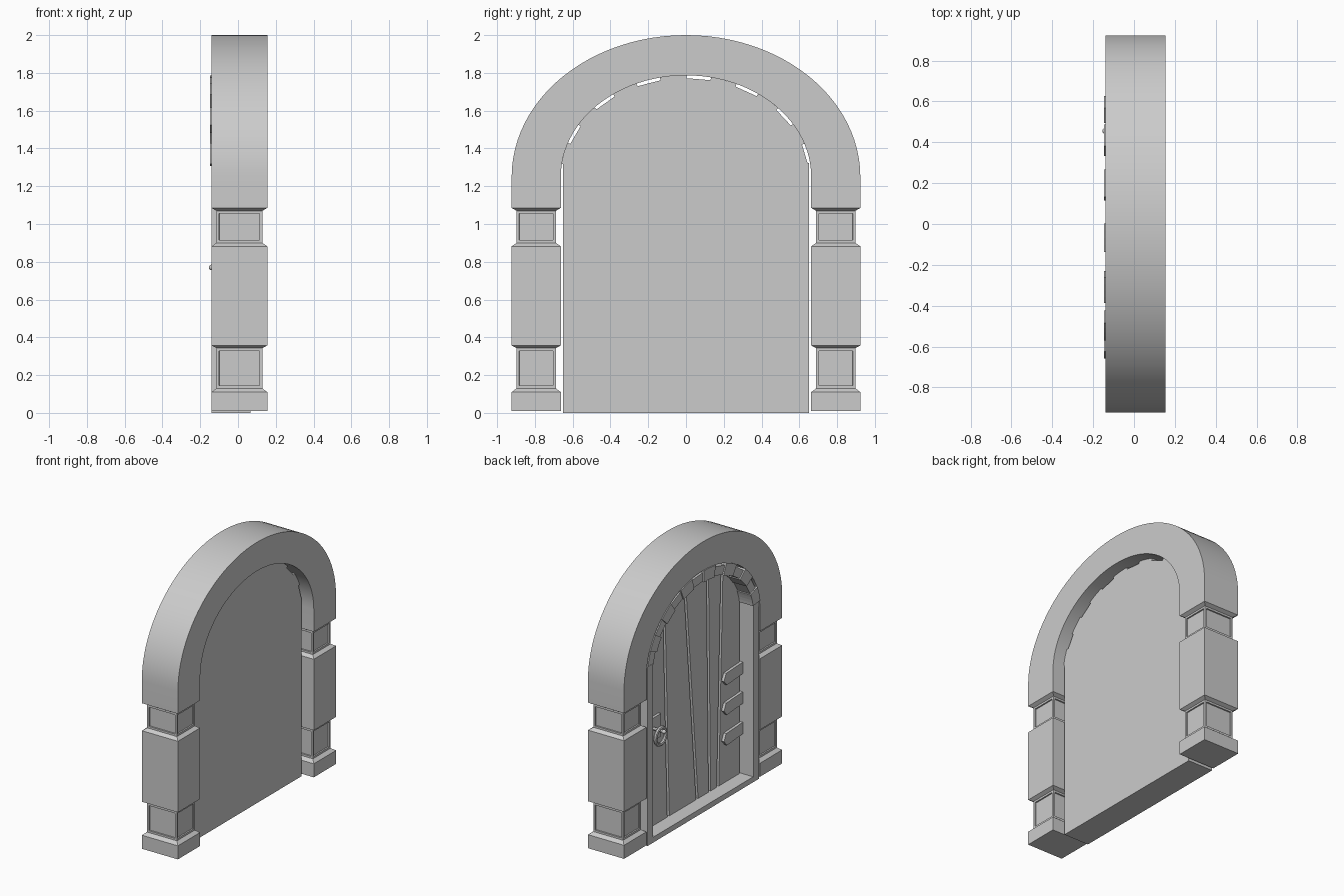
import bpy, bmesh, math

if "Cube" in bpy.data.objects:
    bpy.data.objects.remove(bpy.data.objects["Cube"])

SPRING = 1.25  # height where the arch curve begins
FRONT, BACK = -0.14, 0.065  # faces of the door frame
LEAF = -0.035  # visible face of the planks


def finish(name, bm, smooth=False):
    bmesh.ops.recalc_face_normals(bm, faces=bm.faces)
    me = bpy.data.meshes.new(name)
    bm.to_mesh(me)
    bm.free()
    ob = bpy.data.objects.new(name, me)
    bpy.context.collection.objects.link(ob)
    if smooth:
        bpy.ops.object.select_all(action='DESELECT')
        ob.select_set(True)
        bpy.context.view_layer.objects.active = ob
        bpy.ops.object.shade_smooth_by_angle(angle=math.radians(30))
    return ob


def arc(a, b, t0=0.0, t1=math.pi, n=48):
    """Points (y, z) on the half ellipse above the spring line."""
    ts = [t0 + (t1 - t0) * i / n for i in range(n + 1)]
    return [(a * math.cos(t), SPRING + b * math.sin(t)) for t in ts]


def prism(name, pts, x0, x1):
    """Extrude a (y, z) outline along x."""
    bm = bmesh.new()
    f = bm.faces.new([bm.verts.new((x0, y, z)) for y, z in pts])
    r = bmesh.ops.extrude_face_region(bm, geom=[f])
    for v in r['geom']:
        if isinstance(v, bmesh.types.BMVert):
            v.co.x = x1
    bm.normal_update()
    # the extrusion drops the first cap, so close the open side
    edges = [e for e in bm.edges if e.is_boundary]
    if edges:
        bmesh.ops.holes_fill(bm, edges=edges)
    return finish(name, bm)


def band(name, outer, inner, x0, x1, smooth=False):
    """Solid strip between two matching (y, z) curves."""
    bm = bmesh.new()
    rings = [[bm.verts.new((x, y, z)) for x, (y, z) in
              ((x0, o), (x1, o), (x1, i), (x0, i))] for o, i in zip(outer, inner)]
    for p, q in zip(rings, rings[1:]):
        for k in range(4):
            bm.faces.new((p[k], p[(k + 1) % 4], q[(k + 1) % 4], q[k]))
    bm.faces.new(rings[0])
    bm.faces.new(rings[-1])
    return finish(name, bm, smooth)


def box(name, x0, x1, y0, y1, z0, z1):
    return prism(name, [(y0, z0), (y1, z0), (y1, z1), (y0, z1)], x0, x1)


# Stone arch with short straight legs
band("arch", [(0.923, 1.085)] + arc(0.923, 0.75) + [(-0.923, 1.085)],
     [(0.663, 1.085)] + arc(0.663, 0.537) + [(-0.663, 1.085)], FRONT, 0.155, True)

# Pillars: stacked rectangular sections with panelled necks
SECTIONS = [(0.01, 0), (0.11, 0), (0.13, 0.026), (0.343, 0.026), (0.357, 0),
            (0.882, 0), (0.90, 0.026), (1.07, 0.026), (1.085, 0)]
for side, label in ((1, "left"), (-1, "right")):
    bm = bmesh.new()
    rings, panels = [], []
    for z, d in SECTIONS:
        corners = ((FRONT + d, 0.663 + d), (0.155 - d, 0.663 + d),
                   (0.155 - d, 0.923 - d), (FRONT + d, 0.923 - d))
        rings.append([bm.verts.new((x, side * y, z)) for x, y in corners])
    for n, (p, q) in enumerate(zip(rings, rings[1:])):
        for k in range(4):
            f = bm.faces.new((p[k], p[(k + 1) % 4], q[(k + 1) % 4], q[k]))
            if n in (2, 6):
                panels.append(f)
    bm.faces.new(rings[0])
    bm.faces.new(rings[-1])
    bmesh.ops.recalc_face_normals(bm, faces=bm.faces)
    bmesh.ops.inset_individual(bm, faces=panels, thickness=0.02)
    bmesh.ops.inset_individual(bm, faces=panels, thickness=0.001, depth=-0.01)
    finish("pillar_" + label, bm)

    # Door jamb, as deep as the whole door
    ya, yb = sorted((side * 0.585, side * 0.65))
    box("jamb_" + label, FRONT, BACK, ya, yb, 0, 1.322)

# Back slab and threshold
prism("door_slab", [(0.585, 0.04)] + arc(0.59, 0.47) + [(-0.585, 0.04)], -0.012, BACK)
box("threshold", FRONT, BACK, -0.585, 0.585, 0, 0.04)

# Small arch stones through the full depth, alternately set back and proud
COUNT, T0 = 14, 0.13
step = (math.pi - 2 * T0) / COUNT
for i in range(COUNT):
    proud = i % 2
    grow = 0.004 if proud else -0.002
    t0 = T0 + i * step - grow
    t1 = T0 + (i + 1) * step + grow
    a, b, n = (0.663, 0.537, 4) if proud else (0.65, 0.522, 1)
    w = 0.085 if proud else 0.065
    band("arch_stone", arc(a, b, t0, t1, n), arc(a - w, b - w, t0, t1, n),
         -0.147 if proud else -0.138, BACK)

# Door planks: edges at the bottom and at the top, slightly crooked
EDGES = [(0.585, 0.585), (0.256, 0.31), (-0.08, 0.07), (-0.225, -0.20),
         (-0.32, -0.37), (-0.585, -0.585)]
GAP = 0.012
for (b0, h0), (b1, h1) in zip(EDGES, EDGES[1:]):
    top = []
    for k in range(9):
        y = h0 - GAP + (h1 - h0 + 2 * GAP) * k / 8
        top.append((y, SPRING + 0.49 * math.sqrt(max(0, 1 - (y / 0.62) ** 2))))
    prism("plank", [(b1 + GAP, 0.03), (b0 - GAP, 0.03)] + top, LEAF, -0.01)

# Pointed hinge straps
for z in (0.375, 0.60, 0.79 + 0.03):
    prism("hinge_strap", [(-0.585, z - 0.04), (-0.40, z - 0.055), (-0.365, z - 0.015),
                          (-0.39, z + 0.035), (-0.585, z + 0.045)], LEAF - 0.02, LEAF + 0.005)

# Handle: plate, pin with round head, hanging ring
box("handle_plate", LEAF - 0.02, LEAF + 0.005, 0.37, 0.51, 0.68, 0.85)
HY, HZ = 0.455, 0.77
bm = bmesh.new()
bmesh.ops.create_cone(bm, cap_ends=True, segments=12, radius1=0.011, radius2=0.011, depth=0.1)
for v in bm.verts:
    v.co = (v.co.z - 0.09, v.co.x + HY, v.co.y + HZ)
finish("handle_pin", bm, True)
bm = bmesh.new()
bmesh.ops.create_uvsphere(bm, u_segments=12, v_segments=8, radius=0.015)
for v in bm.verts:
    v.co = (v.co.x - 0.14, v.co.y + HY, v.co.z + HZ)
finish("handle_knob", bm, True)
bpy.ops.mesh.primitive_torus_add(major_radius=0.06, minor_radius=0.014, major_segments=20,
                                 minor_segments=8, location=(-0.11, HY, HZ - 0.04),
                                 rotation=(0, math.radians(90), 0))
bpy.context.object.name = "handle_ring"
bpy.ops.object.shade_smooth_by_angle()
